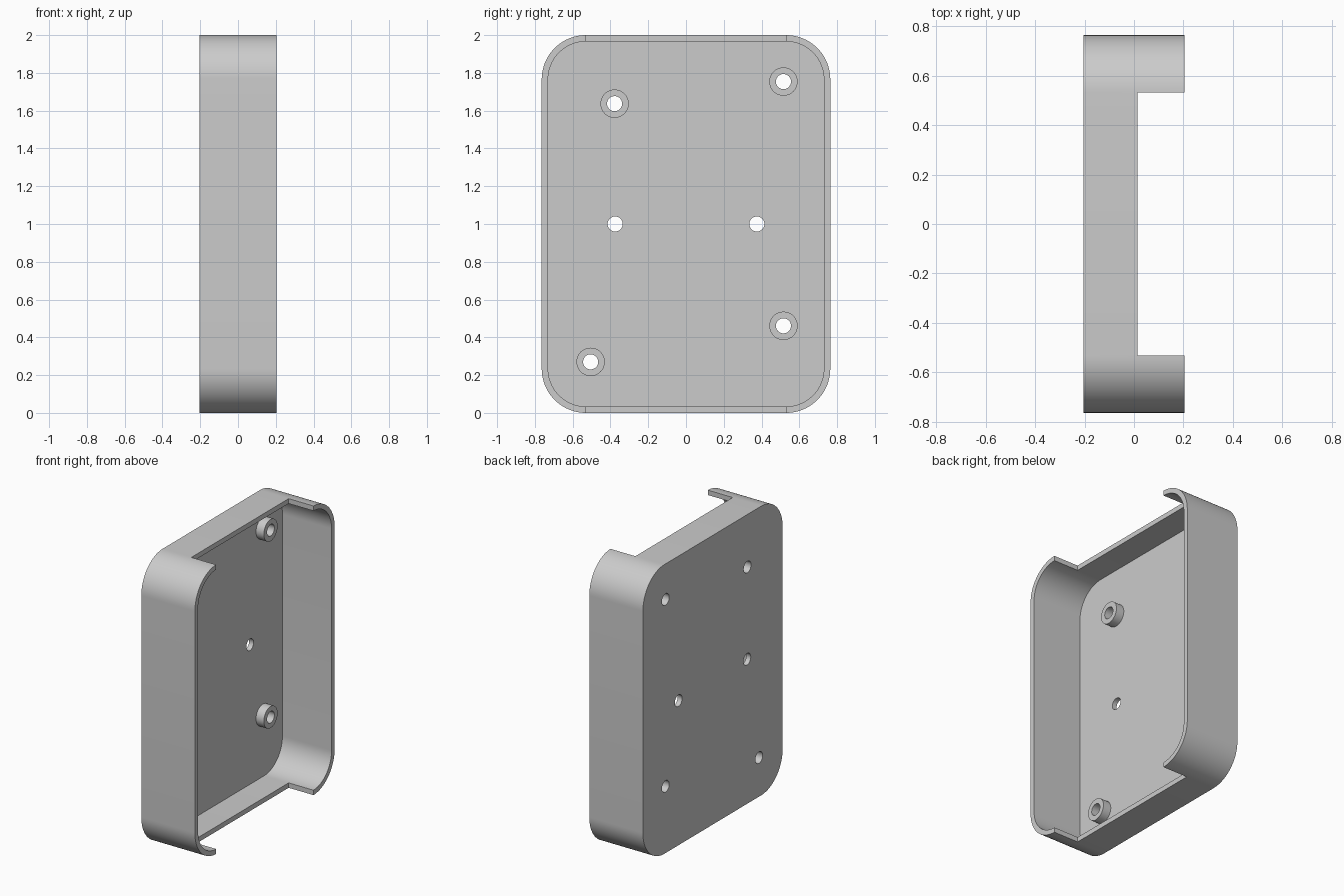
import bpy
import bmesh
from math import cos, sin, pi, radians
from mathutils import Matrix

cube = bpy.data.objects.get("Cube")
if cube:
    bpy.data.objects.remove(cube, do_unlink=True)

HALF_X, HALF_Y, HALF_Z = 0.205, 0.764, 1.0
WALL, CORNER = 0.034, 0.234
FLOOR_X = -HALF_X + WALL
HOLE_R, BOSS_R, BOSS_H = 0.04, 0.075, 0.06
BOSSES = [(-0.378, 1.637), (0.516, 1.754), (0.516, 0.461), (-0.505, 0.27)]
PLAIN_HOLES = [(-0.375, 1.0), (0.375, 1.0)]

grey = bpy.data.materials.new("plain grey")
grey.use_nodes = True
colour = (0.6, 0.6, 0.6, 1)
grey.diffuse_color = colour
grey.node_tree.nodes["Principled BSDF"].inputs["Base Color"].default_value = colour


def finish(bm, name):
    bmesh.ops.recalc_face_normals(bm, faces=bm.faces)
    mesh = bpy.data.meshes.new(name)
    bm.to_mesh(mesh)
    bm.free()
    mesh.materials.append(grey)
    obj = bpy.data.objects.new(name, mesh)
    bpy.context.collection.objects.link(obj)
    return obj


def rounded_block(name, x0, x1, inset, steps=20):
    """Rounded rectangle in the YZ plane, extruded along x."""
    bm = bmesh.new()
    r = CORNER - inset
    ring = []
    for q, (sy, sz) in enumerate([(1, 1), (-1, 1), (-1, -1), (1, -1)]):
        for i in range(steps + 1):
            a = (q + i / steps) * pi / 2
            y = sy * (HALF_Y - CORNER) + r * cos(a)
            z = HALF_Z + sz * (HALF_Z - CORNER) + r * sin(a)
            ring.append(bm.verts.new((x0, y, z)))
    face = bm.faces.new(ring)
    top = bmesh.ops.extrude_face_region(bm, geom=[face])["geom"]
    verts = [v for v in top if isinstance(v, bmesh.types.BMVert)]
    bmesh.ops.translate(bm, verts=verts, vec=(x1 - x0, 0, 0))
    return finish(bm, name)


def pin(name, x0, x1, y, z, radius):
    """Cylinder lying along x."""
    bm = bmesh.new()
    place = Matrix.Translation(((x0 + x1) / 2, y, z)) @ Matrix.Rotation(pi / 2, 4, "Y")
    bmesh.ops.create_cone(bm, cap_ends=True, segments=40, radius1=radius,
                          radius2=radius, depth=x1 - x0, matrix=place)
    return finish(bm, name)


def box(name, x0, x1, half_y, z0, z1):
    bm = bmesh.new()
    place = Matrix.Translation(((x0 + x1) / 2, 0, (z0 + z1) / 2))
    size = Matrix.Diagonal((x1 - x0, 2 * half_y, z1 - z0, 1))
    bmesh.ops.create_cube(bm, size=1, matrix=place @ size)
    return finish(bm, name)


def cut(target, cutter):
    mod = target.modifiers.new("cut", "BOOLEAN")
    mod.operation = "DIFFERENCE"
    mod.solver = "EXACT"
    mod.object = cutter
    bpy.context.view_layer.objects.active = target
    bpy.ops.object.modifier_apply(modifier=mod.name)
    bpy.data.objects.remove(cutter, do_unlink=True)


def smooth(obj):
    bpy.ops.object.select_all(action="DESELECT")
    obj.select_set(True)
    bpy.context.view_layer.objects.active = obj
    bpy.ops.object.shade_smooth_by_angle(angle=radians(30))


# Tray: hollow, open towards +x
tray = rounded_block("tray", -HALF_X, HALF_X, 0)
cut(tray, rounded_block("hollow_cutter", FLOOR_X, HALF_X + 0.1, WALL))

# Notch through the top and bottom walls
cut(tray, box("notch_cutter", 0.015, HALF_X + 0.1, 0.532, -0.1, 2.1))

# Screw holes through the floor
for y, z in BOSSES + PLAIN_HOLES:
    cut(tray, pin("hole_cutter", -HALF_X - 0.1, FLOOR_X + 0.1, y, z, HOLE_R))
smooth(tray)

# Hollow standoffs on the floor
for i, (y, z) in enumerate(BOSSES, 1):
    boss = pin(f"standoff_{i}", FLOOR_X, FLOOR_X + BOSS_H, y, z, BOSS_R)
    cut(boss, pin("bore_cutter", FLOOR_X - 0.1, FLOOR_X + 0.2, y, z, HOLE_R))
    smooth(boss)
